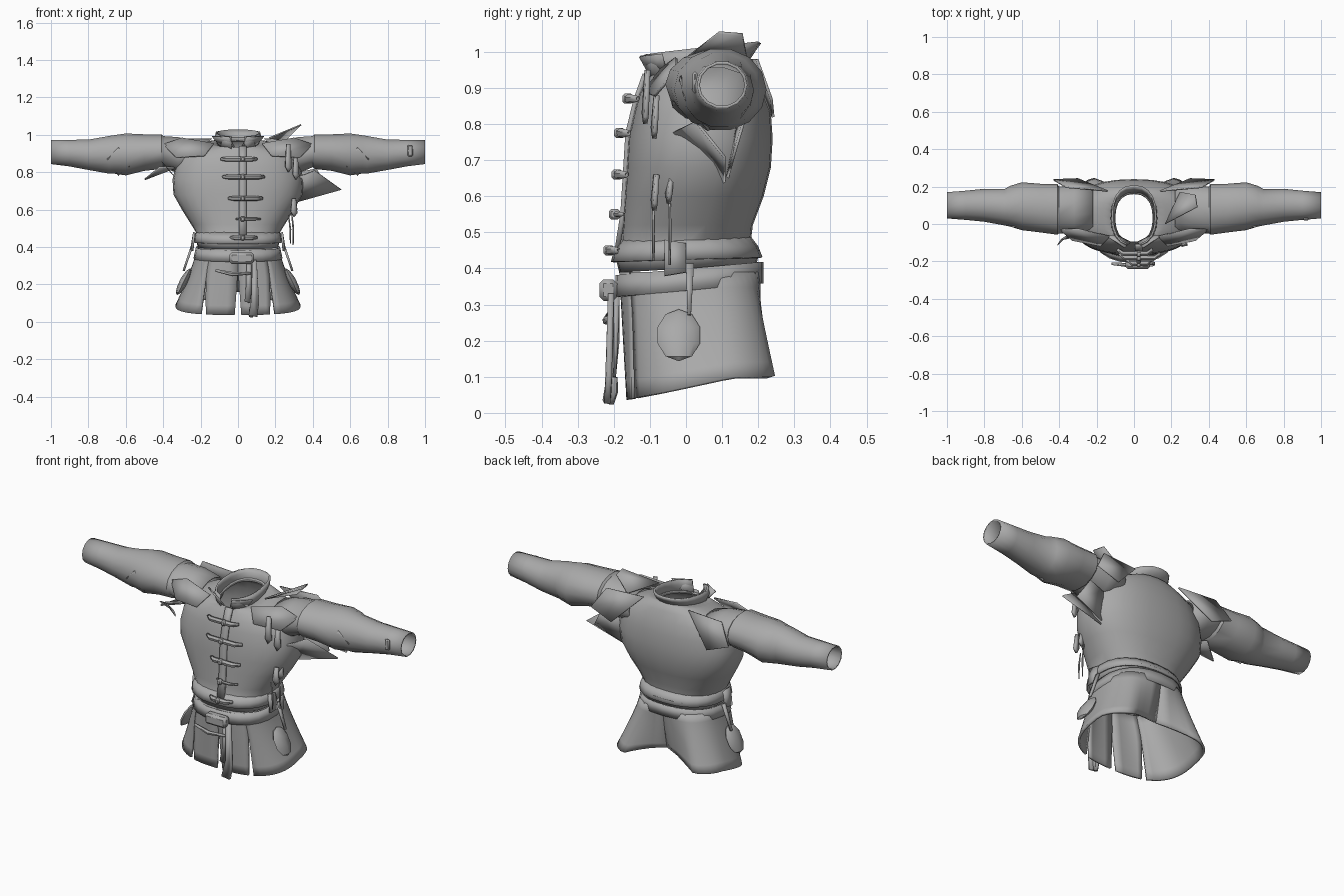
import bpy, bmesh, math
from mathutils import Vector

cube = bpy.data.objects.get("Cube")
if cube:
    bpy.data.objects.remove(cube, do_unlink=True)

cloth = bpy.data.materials.new("grey cloth")
cloth.use_nodes = True
GREY = (0.4, 0.4, 0.4, 1)
cloth.diffuse_color = GREY
cloth.node_tree.nodes["Principled BSDF"].inputs["Base Color"].default_value = GREY


def finish(name, bm, thick=0.0, angle=40, mirror=False):
    """Turn a bmesh into a named, shaded object."""
    bmesh.ops.recalc_face_normals(bm, faces=bm.faces)
    mesh = bpy.data.meshes.new(name)
    bm.to_mesh(mesh)
    bm.free()
    ob = bpy.data.objects.new(name, mesh)
    bpy.context.collection.objects.link(ob)
    mesh.materials.append(cloth)
    if mirror:
        ob.modifiers.new("Mirror", 'MIRROR').use_mirror_merge = False
    if thick:
        mod = ob.modifiers.new("Thickness", 'SOLIDIFY')
        mod.thickness = thick
        mod.offset = -1
    bpy.ops.object.select_all(action='DESELECT')
    ob.select_set(True)
    bpy.context.view_layer.objects.active = ob
    bpy.ops.object.shade_smooth_by_angle(angle=math.radians(angle))
    return ob


def loft(name, rings, closed=True, **kw):
    """Skin a list of equally long point rows."""
    bm = bmesh.new()
    rows = [[bm.verts.new(p) for p in ring] for ring in rings]
    n = len(rows[0])
    for a, b in zip(rows, rows[1:]):
        for i in range(n if closed else n - 1):
            j = (i + 1) % n
            bm.faces.new((a[i], a[j], b[j], b[i]))
    return finish(name, bm, **kw)


def power(v, e):
    return math.copysign(abs(v) ** e, v)


def body_point(a, z, rx, front, back, tilt=0.0, e=0.85):
    """Point on a rounded body outline; a = 0 faces the front."""
    mid, half = (front + back) / 2, (back - front) / 2
    y = -power(math.cos(a), e) * half
    return (rx * power(math.sin(a), e), mid + y, z + tilt * y)


def body_ring(n, *args, **kw):
    return [body_point(math.tau * i / n, *args, **kw) for i in range(n)]


def plate(name, pts, thick=0.008, mirror=False):
    bm = bmesh.new()
    bm.faces.new([bm.verts.new(p) for p in pts])
    return finish(name, bm, thick, 20, mirror)


def bar(name, pts, r, sides=6):
    """Tapered round bar along a path of points."""
    rings = []
    pts = [Vector(p) for p in pts]
    for i, p in enumerate(pts):
        d = (pts[min(i + 1, len(pts) - 1)] - pts[max(i - 1, 0)]).normalized()
        u = d.orthogonal().normalized()
        v = d.cross(u)
        k = r * (0.6 if i in (0, len(pts) - 1) else 1)
        rings.append([p + (u * math.cos(t) + v * math.sin(t)) * k
                      for t in (math.tau * s / sides for s in range(sides))])
    return loft(name, rings, thick=r * 0.4, angle=50)


def block(name, loc, size, bevel=0.006):
    bm = bmesh.new()
    bmesh.ops.create_cube(bm, size=1)
    for v in bm.verts:
        v.co = Vector(loc) + Vector([c * s for c, s in zip(v.co, size)])
    bmesh.ops.bevel(bm, geom=bm.edges[:], offset=bevel, segments=1, affect='EDGES')
    return finish(name, bm)


# Torso: height, half width, front, back, tilt
torso = [(.40, .215, -.185, .195, .06), (.44, .225, -.195, .205, .05), (.47, .22, -.18, .18, .04),
         (.52, .25, -.175, .185, 0), (.60, .30, -.17, .215, 0), (.68, .345, -.165, .235, 0),
         (.76, .35, -.16, .24, 0), (.83, .335, -.145, .235, 0), (.89, .31, -.13, .222, .04),
         (.93, .25, -.11, .20, .1), (.955, .17, -.10, .185, .15), (.96, .10, -.10, .165, .2)]
loft("torso", [body_ring(28, *t) for t in torso], thick=0.01)

# Flared lower edge of the torso
flare = [(.485, .222, -.178, .178, .03), (.455, .235, -.20, .20, .03), (.425, .238, -.208, .212, .03)]
loft("waist_flare", [body_ring(24, *t) for t in flare], thick=0.008)

# Belt and buckle
loft("belt", [body_ring(24, *t) for t in
     [(.40, .225, -.195, .215, .09), (.34, .238, -.198, .215, .09)]], thick=0.012)
block("buckle", (.02, -.215, .34), (.13, .05, .06), .012)
bar("buckle_bar", [(-.12, -.212, .275), (-.03, -.22, .255), (.07, -.212, .26)], .012)

# Standing collar, open at the front
ring_a = [.25 + (math.tau - .5) * i / 18 for i in range(19)]
loft("collar", [[body_point(a, *t) for a in ring_a] for t in
     [(.945, .10, -.095, .16, .2), (.985, .115, -.11, .185, .16), (1.01, .11, -.11, .20, .12)]],
     closed=False, thick=0.01)
plate("collar_wing", [(.02, -.10, .93), (.10, -.06, .945), (.14, -.07, .99), (.05, -.13, .985)], mirror=True)

# Sleeves: x, centre y, centre z, radius y, radius z
sleeve = [(.22, .08, .88, .12, .085), (.32, .08, .89, .13, .10), (.40, .075, .91, .125, .085),
          (.41, .078, .91, .135, .095), (.50, .085, .905, .13, .10), (.60, .095, .895, .128, .115),
          (.665, .095, .895, .108, .105), (.69, .09, .893, .098, .103), (.80, .10, .893, .088, .083),
          (.90, .10, .902, .078, .073), (1.0, .10, .908, .07, .066)]
tube = [math.tau * i / 14 for i in range(14)]
loft("sleeve", [[(x, y + ry * math.cos(t), z + rz * math.sin(t)) for t in tube]
                for x, y, z, ry, rz in sleeve], thick=0.008, mirror=True)
block("cuff_clasp", (.92, .025, .915), (.03, .015, .06))
plate("elbow_fold", [(.64, -.02, .93), (.70, -.005, .87), (.64, .06, .78), (.58, -.01, .83)], mirror=True)


# Skirt panels between two front angles, given at the waist and at the hem
def skirt_point(a, t):
    x, y, _ = body_point(a, 0, .22 + .115 * t ** 1.2, -.185 + .02 * t, .21 + .07 * t, e=.75)
    dip = max(0, (a - 2.53) / .61) * t
    z = .39 * (1 - t) + t * (.035 + .065 * min(1, (y + .17) / .3) + .06 * dip)
    return (x, y - .11 * dip, z)


def skirt_panel(name, top, hem, cols, split=.35):
    rings = []
    for r in range(8):
        t = r / 7
        k = max(0, (t - split) / (1 - split))
        lo = top[0] + (hem[0] - top[0]) * k
        hi = top[1] + (hem[1] - top[1]) * k
        rings.append([skirt_point(lo + (hi - lo) * c / cols, t) for c in range(cols + 1)])
    loft(name, rings, closed=False, thick=0.012, mirror=True)


skirt_panel("front_skirt_panel", (0, .62), (.02, .42), 5)
skirt_panel("side_skirt_panel", (.62, math.pi), (.52, math.pi), 18)

# Front placket and toggles
path = [(.45, -.198), (.55, -.182), (.66, -.175), (.775, -.168), (.87, -.145), (.94, -.12)]
loft("placket", [[(.005, y, z), (.045, y, z)] for z, y in path], closed=False, thick=0.014)
for (z, y), (x0, x1) in zip(path, [(-.04, .10), (-.01, .12), (-.05, .13), (-.08, .14), (-.09, .10)]):
    thick = .008 if z == .55 else .014
    bar("toggle", [(x0, y + .01, z), (x0 + .03, y - .012, z), (x1 - .03, y - .012, z), (x1, y + .01, z)], thick)
    block("toggle_knot", (.025, y - .016, z), (.025, .03, .028))

# Shoulder and underarm flaps
plate("raised_shoulder_flap", [(.17, 0, .98), (.34, .09, 1.05), (.33, .155, 1.045), (.25, .17, .965)])
plate("front_shoulder_flap", [(.13, -.07, .955), (.30, -.03, .985), (.40, -.03, .95),
                              (.33, -.09, .88), (.18, -.12, .89)], mirror=True)
plate("back_shoulder_flap", [(.14, .18, .98), (.36, .2, .98), (.43, .24, .87), (.30, .245, .82)], mirror=True)
plate("underarm_flap", [(.30, .11, .64), (.33, -.03, .78), (.41, .03, .81), (.55, .11, .71)])
plate("underarm_flap_back", [(.32, .14, .80), (.30, .11, .65), (.48, .13, .72), (.42, .16, .82)])
plate("right_underarm_flap", [(-.33, .0, .83), (-.42, -.05, .83), (-.50, .02, .765), (-.40, .09, .81)])
plate("right_loose_tip", [(-.34, -.07, .78), (-.36, -.06, .80), (-.41, -.11, .86), (-.39, -.08, .84)])

# Loose straps on the left chest and waist
for x, y, top, low in [(.27, -.115, .95, .80), (.31, -.09, .88, .76),
                       (.30, -.09, .66, .56), (.30, -.05, .66, .58)]:
    plate("chest_strap", [(x - .01, y, top), (x + .01, y + .005, top), (x + .018, y, low + .02),
                          (x, y - .004, low), (x - .016, y - .008, low + .03)], .012)
for x, y, top, low in [(.27, -.09, .57, .42), (.285, -.045, .6, .41)]:
    bar("thin_cord", [(x, y, top), (x + .01, y, (top + low) / 2), (x + .01, y, low)], .005)

# Side pouches on hanging straps
bm = bmesh.new()
bmesh.ops.create_uvsphere(bm, u_segments=8, v_segments=5, radius=1)
for v in bm.verts:
    v.co = (.29 - .14 * v.co.z * .25 + v.co.x * .025, -.02 + v.co.y * .062, .215 + v.co.z * .072)
finish("side_pouch", bm, mirror=True)
plate("pouch_strap", [(.238, .0, .41), (.238, .022, .41), (.285, .014, .27), (.285, .004, .27)], .012, True)
plate("hip_tab", [(.24, -.06, .48), (.235, .0, .47), (.255, .0, .39), (.25, -.06, .38)], .012, True)

# Hanging front straps
for x, low, w in [(.055, .10, .02), (.085, .025, .028)]:
    plate("belt_strap", [(x - .01, -.2, .33), (x + .015, -.2, .33), (x + w, -.205, low + .08),
                         (x + w - .01, -.21, low), (x - w, -.215, low + .01), (x - .012, -.2, low + .1)], .016)
bar("strap_end", [(.08, -.2, .10), (.075, -.205, .06), (.07, -.21, .025)], .018)
